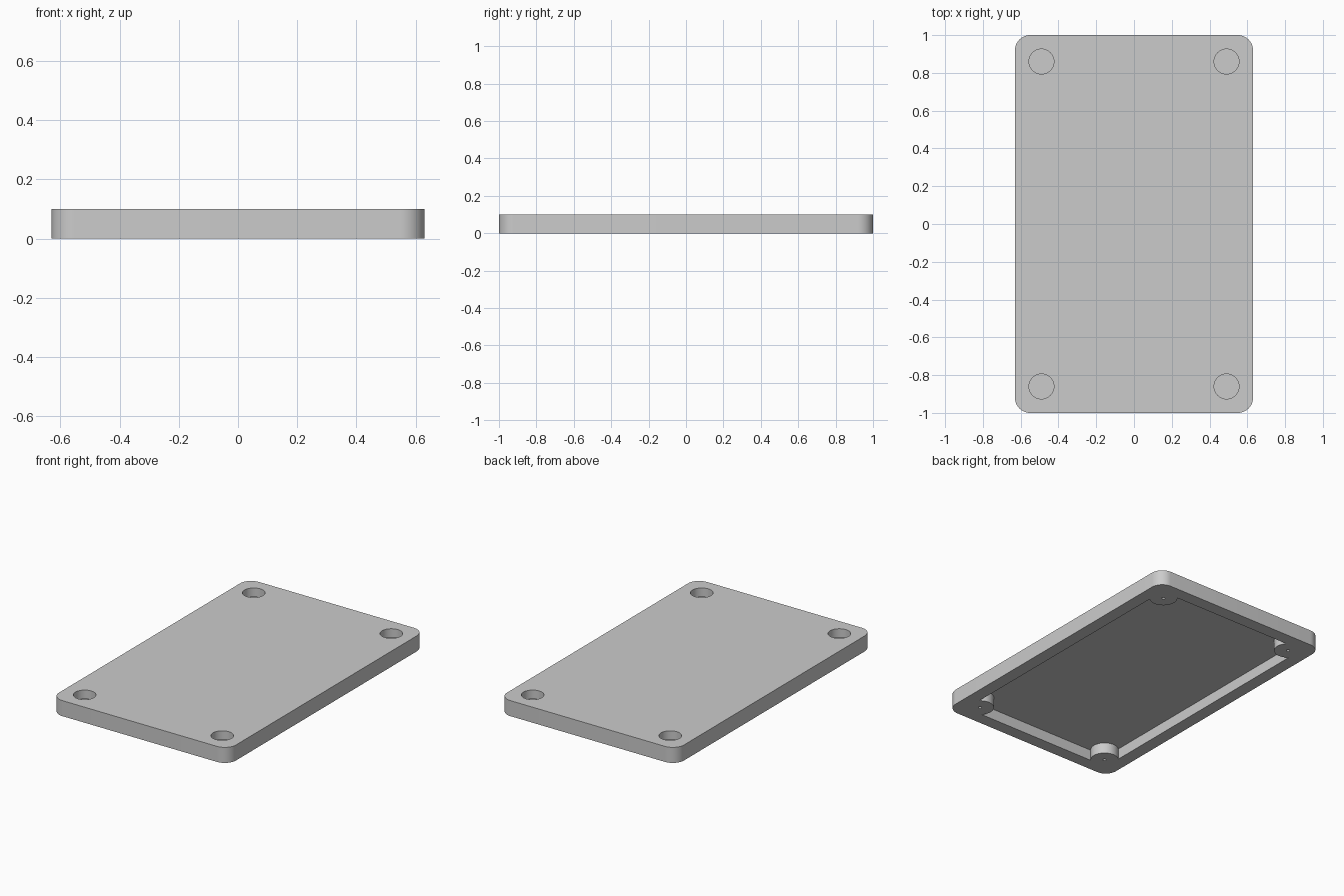
import bpy
import bmesh
from math import radians

if "Cube" in bpy.data.objects:
    bpy.data.objects.remove(bpy.data.objects["Cube"])

WIDTH, LENGTH, HEIGHT = 1.26, 2.0, 0.1
CORNER, WALL, PLATE = 0.08, 0.083, 0.03
SCREW_X, SCREW_Y = 0.49, 0.86
BOSS_R, BORE_R, PILOT_R = 0.084, 0.066, 0.01
BORE_FLOOR, PILOT_TOP = 0.045, 0.03

grey = bpy.data.materials.new("plain grey")
grey.use_nodes = True
colour = (0.6, 0.6, 0.6, 1)
grey.diffuse_color = colour
grey.node_tree.nodes["Principled BSDF"].inputs["Base Color"].default_value = colour


def finish(name, bm):
    mesh = bpy.data.meshes.new(name)
    bm.to_mesh(mesh)
    bm.free()
    mesh.materials.append(grey)
    obj = bpy.data.objects.new(name, mesh)
    bpy.context.collection.objects.link(obj)
    return obj


def box(name, width, length, low, high, radius=0):
    """Upright box, with optional rounded vertical corners."""
    bm = bmesh.new()
    bmesh.ops.create_cube(bm, size=1)
    bmesh.ops.scale(bm, vec=(width, length, high - low), verts=bm.verts)
    bmesh.ops.translate(bm, vec=(0, 0, (low + high) / 2), verts=bm.verts)
    if radius:
        upright = [e for e in bm.edges
                   if abs(e.verts[0].co.z - e.verts[1].co.z) > 0.01]
        bmesh.ops.bevel(bm, geom=upright, offset=radius, segments=12,
                        profile=0.5, affect='EDGES')
    return finish(name, bm)


def corner_cylinders(name, radius, low, high, sides=48):
    """One cylinder at each of the four screw positions."""
    bm = bmesh.new()
    for sx in (-1, 1):
        for sy in (-1, 1):
            new = bmesh.ops.create_cone(bm, cap_ends=True, segments=sides,
                                        radius1=radius, radius2=radius,
                                        depth=high - low)["verts"]
            bmesh.ops.translate(bm, verts=new, vec=(
                sx * SCREW_X, sy * SCREW_Y, (low + high) / 2))
    return finish(name, bm)


def cut(target, cutter):
    """Subtract the cutter, then discard it."""
    mod = target.modifiers.new("cut", 'BOOLEAN')
    mod.operation = 'DIFFERENCE'
    mod.solver = 'EXACT'
    mod.object = cutter
    cutter.hide_render = True
    bpy.context.view_layer.objects.active = target
    bpy.ops.object.modifier_apply(modifier=mod.name)
    bpy.data.objects.remove(cutter)


# Rounded outer block
lid = box("lid", WIDTH, LENGTH, 0, HEIGHT, CORNER)

# Hollow underside that leaves the rim and four corner bosses standing
hollow = box("hollow", WIDTH - 2 * WALL, LENGTH - 2 * WALL, -0.05, HEIGHT - PLATE)
cut(hollow, corner_cylinders("bosses", BOSS_R, -0.1, HEIGHT + 0.1))
cut(lid, hollow)

# Wide recesses from above and small pilot holes from below
cut(lid, corner_cylinders("recesses", BORE_R, BORE_FLOOR, HEIGHT + 0.1))
cut(lid, corner_cylinders("pilot_holes", PILOT_R, -0.05, PILOT_TOP, 16))

# Smooth curved walls, crisp rims
bpy.ops.object.select_all(action='DESELECT')
lid.select_set(True)
bpy.context.view_layer.objects.active = lid
bpy.ops.object.shade_smooth_by_angle(angle=radians(30))
